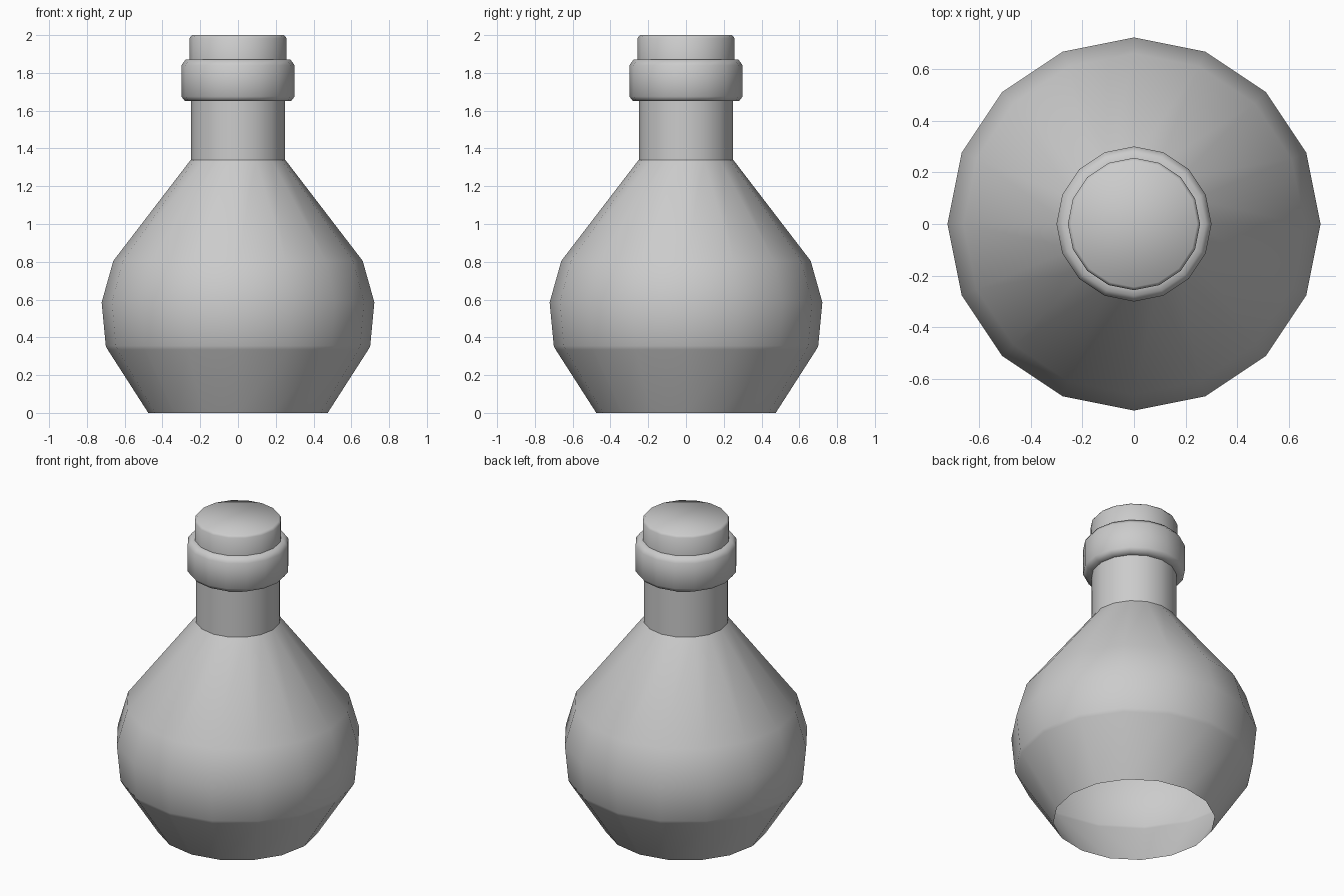
import bpy
import bmesh
from math import cos, sin, tau, radians

SIDES = 16

default_cube = bpy.data.objects.get("Cube")
if default_cube:
    bpy.data.objects.remove(default_cube, do_unlink=True)


def lathe(name, profile, smooth_angle, cap_top=False):
    """Turn (radius, height) points, listed bottom to top, around the z axis."""
    bm = bmesh.new()
    rings = []
    for r, z in profile:
        rings.append([bm.verts.new((r * cos(tau * i / SIDES), r * sin(tau * i / SIDES), z))
                      for i in range(SIDES)])
    for low, high in zip(rings, rings[1:]):
        for i in range(SIDES):
            j = (i + 1) % SIDES
            bm.faces.new((low[i], low[j], high[j], high[i]))
    if cap_top:
        bm.faces.new(rings[-1])
    mesh = bpy.data.meshes.new(name)
    bm.to_mesh(mesh)
    bm.free()
    obj = bpy.data.objects.new(name, mesh)
    bpy.context.collection.objects.link(obj)
    bpy.ops.object.select_all(action='DESELECT')
    obj.select_set(True)
    bpy.context.view_layer.objects.active = obj
    bpy.ops.object.shade_smooth_by_angle(angle=radians(smooth_angle))
    return obj


# Flask body and neck, open underneath
lathe("flask_body", [(0.475, 0), (0.69, 0.335), (0.7, 0.355), (0.722, 0.585),
                     (0.66, 0.805), (0.25, 1.34), (0.25, 1.86)], 26)

# Rounded collar around the mouth
lathe("neck_collar", [(0.245, 1.65), (0.28, 1.65), (0.3, 1.675), (0.3, 1.84),
                      (0.278, 1.87), (0.245, 1.87)], 60)

# Stopper with a softened top edge
lathe("stopper", [(0.256, 1.85), (0.256, 1.985), (0.244, 2.0)], 60, cap_top=True)
